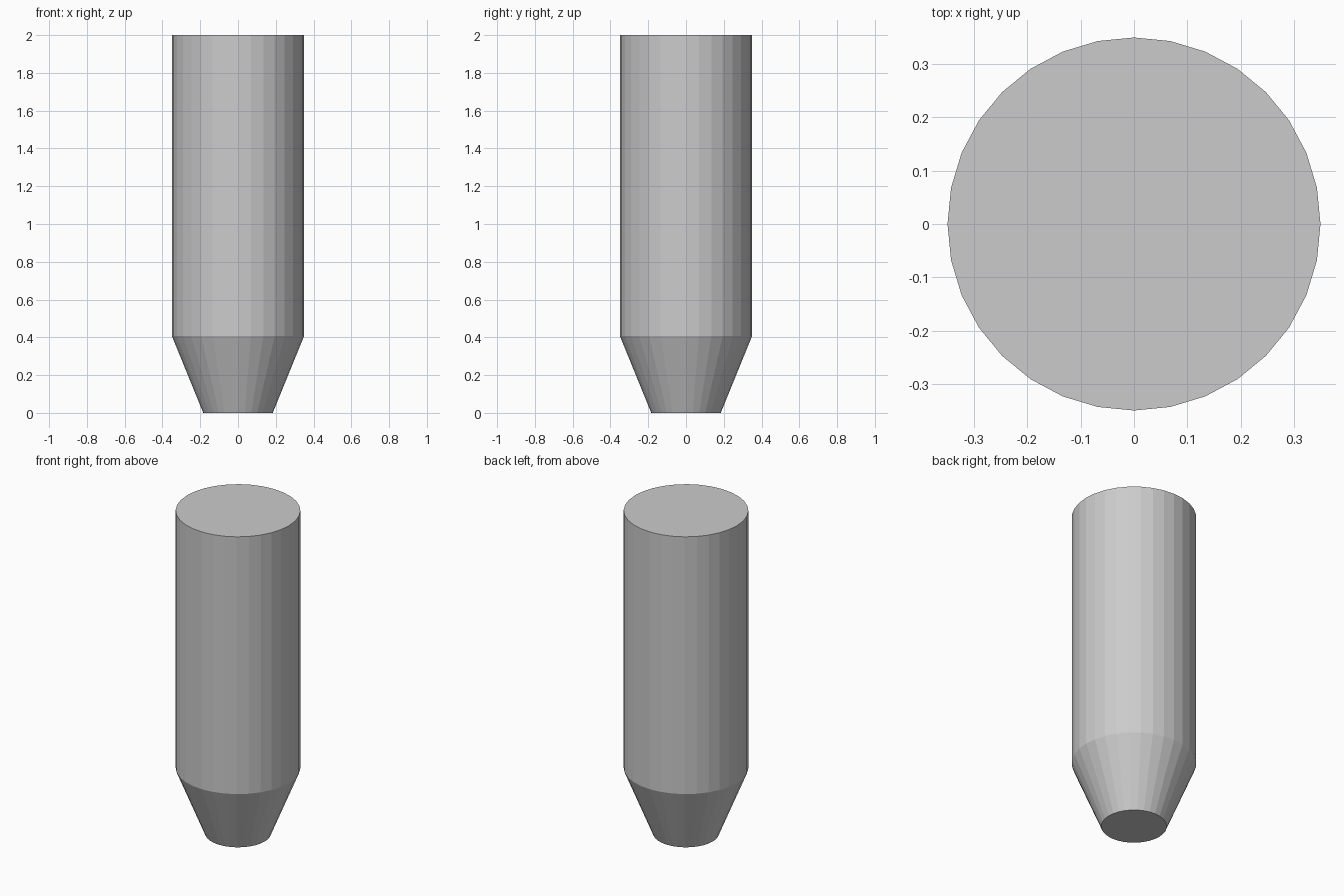
import bpy, bmesh
from math import cos, sin, tau

if "Cube" in bpy.data.objects:
    bpy.data.objects.remove(bpy.data.objects["Cube"])

SIDES = 32
# (radius, height) from the narrow tip up to the flat top
PROFILE = [(0.184, 0.0), (0.35, 0.407), (0.35, 2.0)]

bm = bmesh.new()
rings = [[bm.verts.new((r * cos(tau * i / SIDES), r * sin(tau * i / SIDES), z))
          for i in range(SIDES)] for r, z in PROFILE]

# Tapered tip and straight barrel walls
for low, high in zip(rings, rings[1:]):
    for i in range(SIDES):
        j = (i + 1) % SIDES
        bm.faces.new((low[i], low[j], high[j], high[i]))

# Flat end caps
bm.faces.new(rings[0][::-1])
bm.faces.new(rings[-1])

mesh = bpy.data.meshes.new("tapered_cylinder")
bm.to_mesh(mesh)
bm.free()
bpy.context.collection.objects.link(bpy.data.objects.new("tapered_cylinder", mesh))
